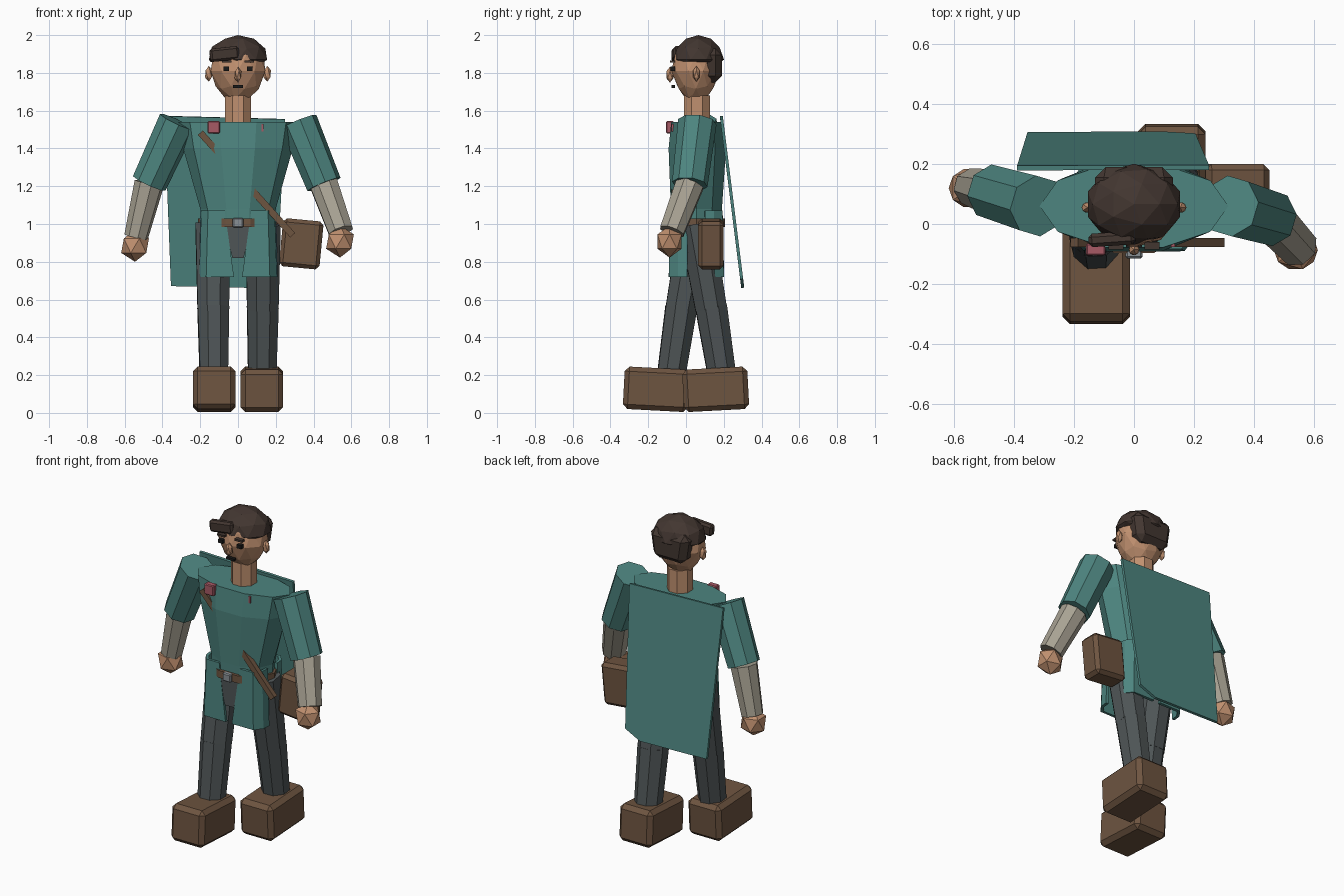
import bpy, bmesh, math
from mathutils import Matrix, Vector

if "Cube" in bpy.data.objects:
    bpy.data.objects.remove(bpy.data.objects["Cube"])

COL = dict(teal=(.075, .235, .215), skin=(.53, .28, .16), brown=(.155, .089, .051),
           hair=(.055, .037, .03), grey=(.077, .09, .093), cloth=(.39, .36, .29),
           pink=(.39, .10, .13), black=(.01, .01, .01), metal=(.25, .28, .30))
MATS = {}
for key, c in COL.items():
    MATS[key] = bpy.data.materials.new(key)
    MATS[key].diffuse_color = (*c, 1)


def finish(name, bm, col, solid=0):
    bmesh.ops.recalc_face_normals(bm, faces=bm.faces[:])
    me = bpy.data.meshes.new(name)
    bm.to_mesh(me)
    bm.free()
    me.materials.append(MATS[col])
    ob = bpy.data.objects.new(name, me)
    bpy.context.collection.objects.link(ob)
    if solid:
        m = ob.modifiers.new("thickness", 'SOLIDIFY')
        m.thickness, m.offset = solid, 0
    return ob


def box(name, loc, size, col, rot=(0, 0, 0), bevel=0, taper=1):
    bm = bmesh.new()
    bmesh.ops.create_cube(bm, size=1)
    for v in bm.verts:
        v.co = Vector(v.co[i] * size[i] for i in range(3))
        if v.co.z < 0:
            v.co.x *= taper
    if bevel:
        bmesh.ops.bevel(bm, geom=bm.edges[:], offset=bevel, segments=1, affect='EDGES')
    ob = finish(name, bm, col)
    ob.location = loc
    ob.rotation_euler = [math.radians(a) for a in rot]
    return ob


def tube(name, p, q, r1, r2, col, n=8):
    p, q = Vector(p), Vector(q)
    bm = bmesh.new()
    m = Matrix.Translation((p + q) / 2) @ (q - p).to_track_quat('Z', 'Y').to_matrix().to_4x4()
    bmesh.ops.create_cone(bm, cap_ends=True, segments=n, radius1=r1, radius2=r2,
                          depth=(q - p).length,
                          matrix=m @ Matrix.Rotation(math.pi / n, 4, 'Z'))
    return finish(name, bm, col)


def ball(name, loc, size, col, sub=1, shape=None):
    bm = bmesh.new()
    bmesh.ops.create_icosphere(bm, subdivisions=sub, radius=1)
    for v in bm.verts:
        if shape:
            v.co = shape(v.co)
        v.co = Vector(loc) + Vector(v.co[i] * size[i] for i in range(3))
    return finish(name, bm, col)


def loft(name, rings, col, n=10):
    """Stack of ellipses: (z, y centre, x radius, y radius)."""
    bm = bmesh.new()
    rows = [[bm.verts.new((a * math.cos(2 * math.pi * i / n),
                           cy + b * math.sin(2 * math.pi * i / n), z)) for i in range(n)]
            for z, cy, a, b in rings]
    for lo, hi in zip(rows, rows[1:]):
        for i in range(n):
            j = (i + 1) % n
            bm.faces.new((lo[i], lo[j], hi[j], hi[i]))
    bm.faces.new(rows[0])
    bm.faces.new(rows[-1])
    return finish(name, bm, col)


# Torso, belt and neck
loft("tunic_body", [(.95, .055, .195, .14), (1.08, .055, .20, .142), (1.40, .06, .29, .16),
                    (1.54, .06, .315, .145)], "teal")
loft("belt", [(.985, .055, .212, .16), (1.03, .055, .212, .16)], "brown")
box("buckle", (0, -.10, 1.007), (.056, .03, .05), "metal", bevel=.006)
tube("neck", (0, .058, 1.52), (0, .058, 1.68), .075, .075, "skin")

# Hips and skirt panels
box("hips", (0, .055, .91), (.15, .28, .18), "grey", taper=.4)
for sy, end in ((-1, "front"), (1, "back")):
    for sx, side in ((-1, "left"), (1, "right")):
        bm = bmesh.new()
        plan = [(.05, .13), (.155, .13), (.185, .09), (.19, .045)]
        rows = []
        for z, k, inner in ((1.07, 1, .07), (.72, 1.06, .02)):
            rows.append([bm.verts.new((sx * k * (inner if i == 0 else x), .055 + sy * k * y, z))
                         for i, (x, y) in enumerate(plan)])
        for i in range(3):
            bm.faces.new((rows[0][i], rows[0][i + 1], rows[1][i + 1], rows[1][i]))
        finish(f"skirt_{end}_{side}", bm, "teal", .018)

# Legs and boots, in mid stride
for s, side, knee, ankle in ((-1, "left", -.025, -.078), (1, "right", .133, .19)):
    tube(f"thigh_{side}", (s * .133, .055, 1.0), (s * .131, knee, .55), .10, .09, "grey")
    tube(f"shin_{side}", (s * .131, knee, .56), (s * .128, ankle, .2), .09, .08, "grey")
    box(f"boot_{side}", (s * .126, s * .157, .125), (.225, .345, .225), "brown",
        rot=(s * 3, 0, 0), bevel=.025)

# Arms: shoulder, elbow, wrist, hand
for side, sh, el, wr, ha, r in (
        ("left", (-.32, .06, 1.54), (-.47, .105, 1.215), (-.54, .122, .93), (-.545, .12, .885), .064),
        ("right", (.32, .06, 1.54), (.455, .02, 1.21), (.545, -.075, .96), (.54, -.087, .907), .07)):
    tube(f"sleeve_{side}", sh, el, .103, .095, "teal", 8)
    tube(f"forearm_{side}", el, wr, .08, r, "cloth", 8)
    ball(f"hand_{side}", ha, (.082, .075, .085), "skin")

# Head with narrowed chin
def chin(v):
    k = 1 + .28 * min(v.z, 0)
    return Vector((v.x * k, v.y * k, v.z))


ball("head", (0, .052, 1.81), (.152, .13, .18), "skin", 2, chin)
ball("nose", (0, -.085, 1.79), (.02, .022, .042), "skin")
box("mouth", (0, -.068, 1.728), (.055, .02, .014), "black")
for s, side in ((-1, "left"), (1, "right")):
    ball(f"ear_{side}", (s * .155, .055, 1.795), (.022, .02, .042), "skin")
    box(f"eye_{side}", (s * .063, -.07, 1.822), (.03, .025, .022), "black")
    box(f"brow_{side}", (s * .06, -.072, 1.86), (.05, .025, .012), "hair")

# Hair: cap, back and fringe
ball("hair_cap", (0, .066, 1.87), (.162, .135, .13), "hair", 2,
     lambda v: Vector((v.x, v.y, max(v.z, -.1))))
box("hair_back", (0, .135, 1.84), (.27, .11, .18), "hair", bevel=.035, taper=.8)
box("fringe", (-.072, -.05, 1.9), (.155, .045, .07), "hair", rot=(0, -6, 4), bevel=.012)

# Cape hanging off centre down the back
bm = bmesh.new()
outline = [(-.39, 1.572), (.25, 1.555), (.205, .71), (.10, .662), (-.355, .672)]
bm.faces.new([bm.verts.new((x, .187 + (1.57 - z) * .125, z)) for x, z in outline])
finish("cape", bm, "teal", .016)

# Pouch, chest strap and clasps
box("pouch", (.335, .132, .895), (.215, .135, .255), "brown", rot=(0, 5.5, 0), bevel=.02)
box("chest_strap", (.045, -.062, 1.212), (.035, .03, .73), "brown", rot=(0, -42, 0))
box("clasp_left", (-.128, -.085, 1.512), (.065, .04, .065), "pink", bevel=.005)
box("clasp_right", (.13, -.066, 1.51), (.012, .02, .04), "pink")

for m in bpy.data.materials:
    if m.users and not m.is_grease_pencil:
        m.use_nodes = True
        m.node_tree.nodes["Principled BSDF"].inputs["Base Color"].default_value = m.diffuse_color
